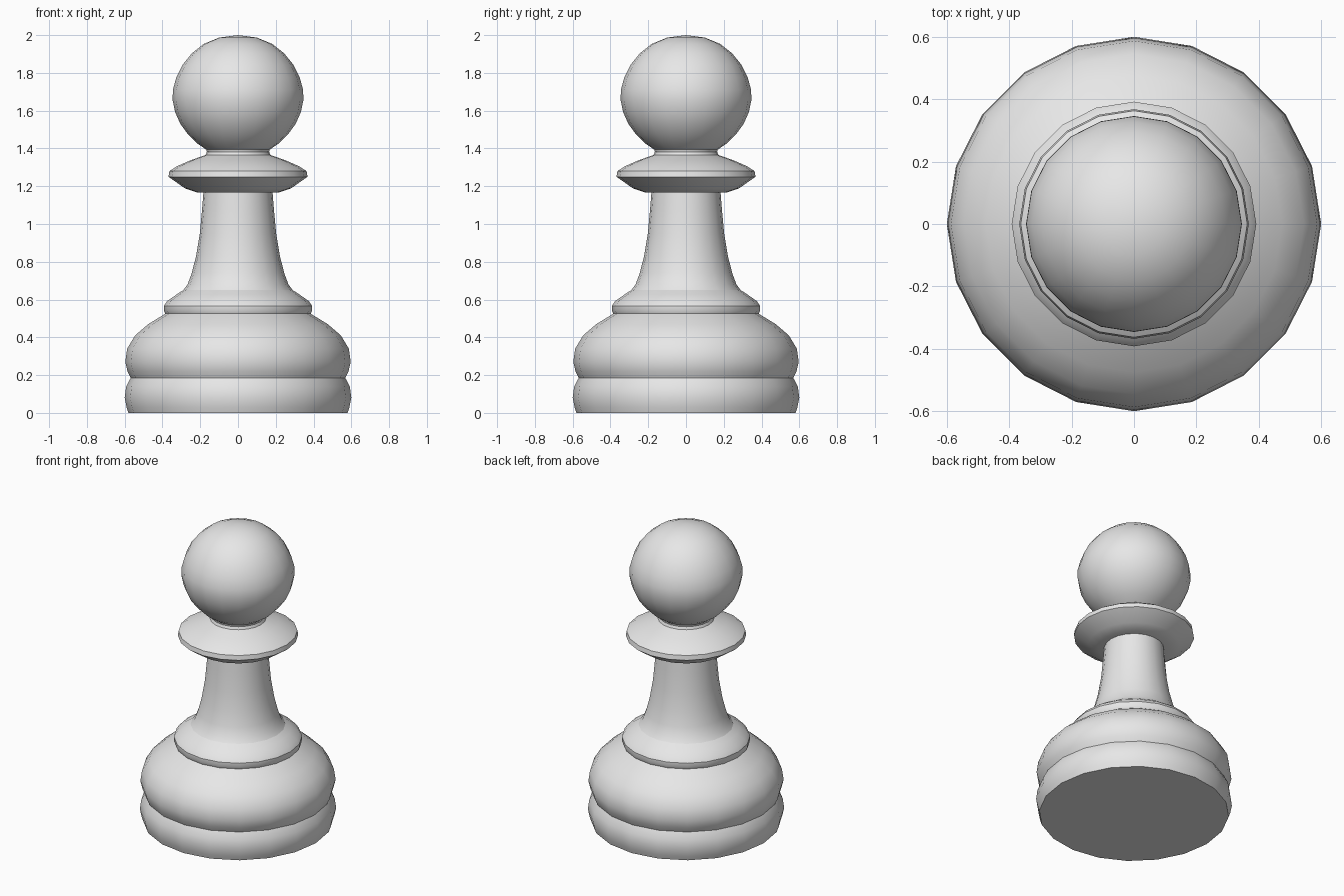
import bpy, bmesh, math

SIDES = 20

cube = bpy.data.objects.get("Cube")
if cube:
    bpy.data.objects.remove(cube, do_unlink=True)

# Single grey finish
grey = bpy.data.materials.new("plain_grey")
grey.use_nodes = True
color = (0.8, 0.8, 0.8, 1)
grey.diffuse_color = color
grey.node_tree.nodes["Principled BSDF"].inputs["Base Color"].default_value = color


def lathe(name, profile):
    """Turn a (radius, height) profile around the z axis."""
    bm = bmesh.new()
    verts = [bm.verts.new((r, 0, z)) for r, z in profile]
    edges = [bm.edges.new(pair) for pair in zip(verts, verts[1:])]
    bmesh.ops.spin(bm, geom=verts + edges, cent=(0, 0, 0), axis=(0, 0, 1),
                   angle=math.tau, steps=SIDES, use_merge=True)
    bmesh.ops.remove_doubles(bm, verts=bm.verts, dist=0.0005)
    bmesh.ops.recalc_face_normals(bm, faces=bm.faces)
    mesh = bpy.data.meshes.new(name)
    bm.to_mesh(mesh)
    bm.free()
    mesh.materials.append(grey)
    obj = bpy.data.objects.new(name, mesh)
    bpy.context.collection.objects.link(obj)
    bpy.ops.object.select_all(action="DESELECT")
    obj.select_set(True)
    bpy.context.view_layer.objects.active = obj
    bpy.ops.object.shade_smooth_by_angle(angle=math.radians(32))
    return obj


# Foot ring with closed underside
lathe("foot", [(0, 0), (0.58, 0), (0.59, 0.03), (0.6, 0.08), (0.592, 0.14),
               (0.568, 0.185)])

# Wide rounded body
lathe("body", [(0.568, 0.185), (0.585, 0.22), (0.597, 0.27), (0.587, 0.34),
               (0.545, 0.41), (0.475, 0.47), (0.385, 0.525)])

# Collar between body and stem
lathe("lower_collar", [(0.385, 0.525), (0.392, 0.54), (0.392, 0.567),
                       (0.375, 0.592), (0.325, 0.627), (0.29, 0.65)])

# Flared stem
lathe("stem", [(0.29, 0.65), (0.267, 0.68), (0.245, 0.74), (0.222, 0.83),
               (0.202, 0.95), (0.19, 1.08), (0.182, 1.18)])

# Flat disc under the neck
lathe("upper_disc", [(0.15, 1.165), (0.22, 1.168), (0.28, 1.188),
                     (0.368, 1.25), (0.363, 1.28), (0.325, 1.305),
                     (0.25, 1.338), (0.172, 1.365)])

# Narrow neck
lathe("neck", [(0.172, 1.365), (0.165, 1.382), (0.17, 1.4)])

# Ball head
lathe("head", [(0.17, 1.395), (0.218, 1.428), (0.265, 1.475), (0.305, 1.53),
               (0.333, 1.592), (0.346, 1.655), (0.345, 1.71), (0.327, 1.775),
               (0.294, 1.842), (0.245, 1.903), (0.182, 1.953),
               (0.1, 1.987), (0, 2.0)])
